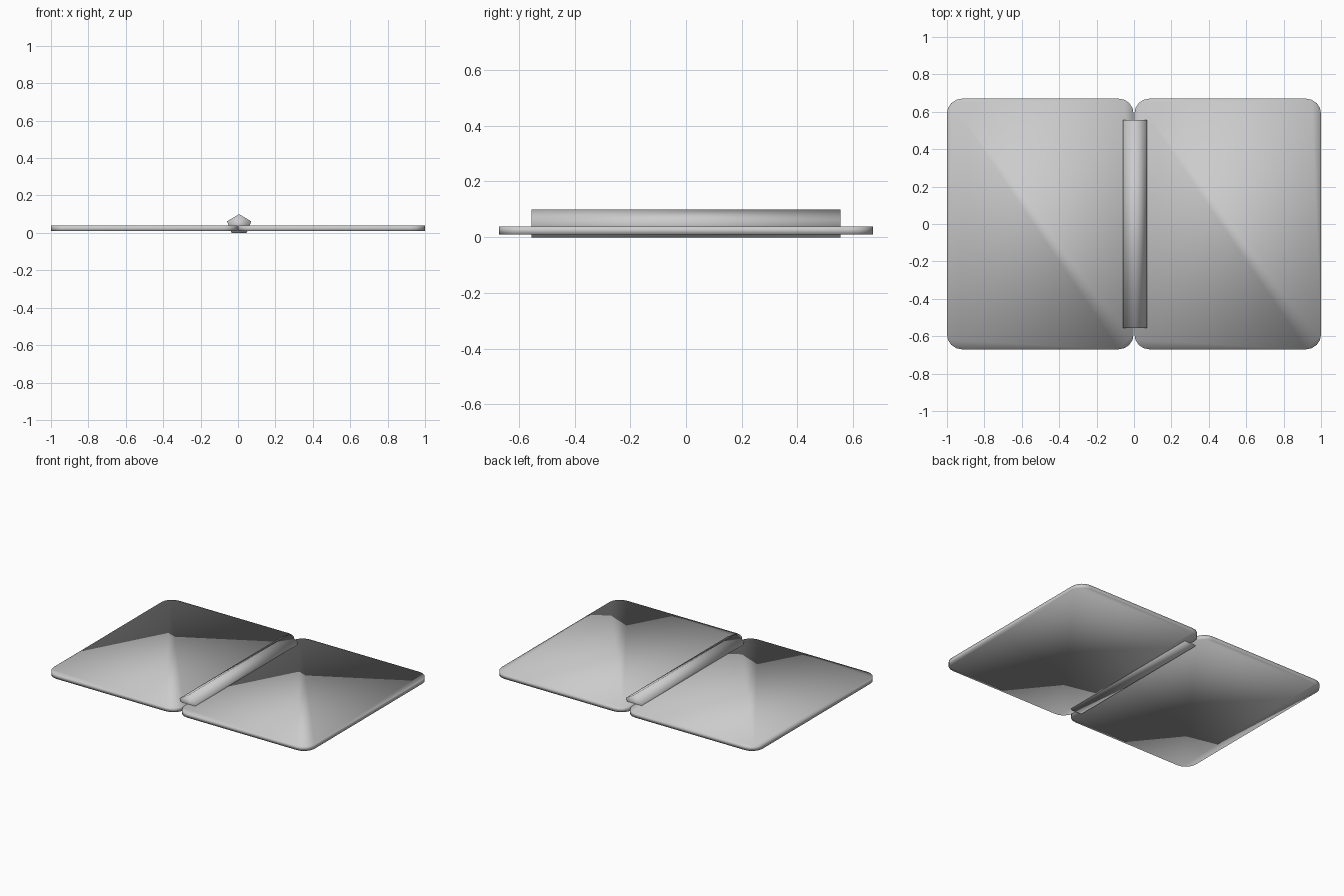
import bpy, bmesh, math

if "Cube" in bpy.data.objects:
    bpy.data.objects.remove(bpy.data.objects["Cube"])

grey = bpy.data.materials.new("plain grey")
grey.diffuse_color = (0.6, 0.6, 0.6, 1)
grey.use_nodes = True
grey.node_tree.nodes["Principled BSDF"].inputs["Base Color"].default_value = grey.diffuse_color


def prism(name, outline, depth, place):
    """Extrude a 2D outline by depth; place maps (u, v, w) to a 3D point."""
    bm = bmesh.new()
    base = bm.faces.new([bm.verts.new(place(u, v, 0)) for u, v in outline])
    ext = bmesh.ops.extrude_face_region(bm, geom=[base], use_keep_orig=True)
    a, b = place(0, 0, 0), place(0, 0, depth)
    shift = [q - p for p, q in zip(a, b)]
    moved = [g for g in ext["geom"] if isinstance(g, bmesh.types.BMVert)]
    bmesh.ops.translate(bm, verts=moved, vec=shift)
    bmesh.ops.recalc_face_normals(bm, faces=bm.faces)
    for f in bm.faces:
        f.smooth = True
    mesh = bpy.data.meshes.new(name)
    bm.to_mesh(mesh)
    bm.free()
    mesh.materials.append(grey)
    obj = bpy.data.objects.new(name, mesh)
    bpy.context.collection.objects.link(obj)
    return obj


def rounded_rect(cx, hx, hy, r, steps):
    """Rectangle outline with rounded corners."""
    pts = []
    for k, (sx, sy) in enumerate([(1, 1), (-1, 1), (-1, -1), (1, -1)]):
        for i in range(steps + 1):
            t = math.pi / 2 * (k + i / steps)
            pts.append((cx + sx * (hx - r) + r * math.cos(t),
                        sy * (hy - r) + r * math.sin(t)))
    return pts


# Two thin panels with rounded corners, side by side
for side, name in ((-1, "left_panel"), (1, "right_panel")):
    prism(name, rounded_rect(side * 0.501, 0.499, 0.67, 0.08, 4), 0.03,
          lambda u, v, w: (u, v, 0.009 + w))

# Five-sided bar lying along the joint
pentagon = [(0.006 + 0.068 * math.sin(a), 0.0543 + 0.0553 * math.cos(a) - 0.0096)
            for a in (2 * math.pi * i / 5 for i in range(5))]
prism("hinge_bar", pentagon, 1.11, lambda u, v, w: (u, w - 0.555, v))
